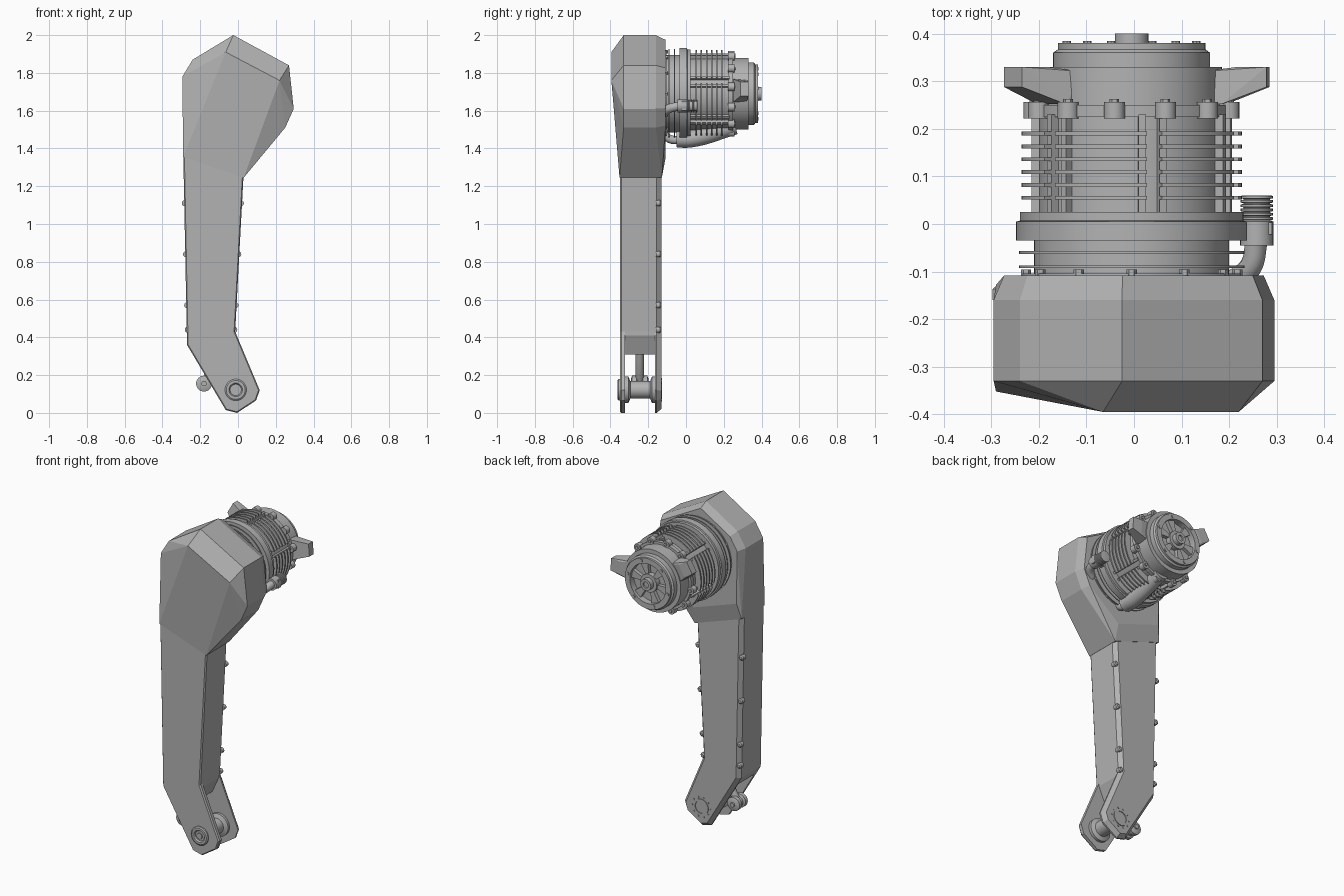
import bpy, bmesh, math
from mathutils import Vector

cube = bpy.data.objects.get("Cube")
if cube:
    bpy.data.objects.remove(cube, do_unlink=True)

GREY = (0.45, 0.45, 0.45, 1)
metal = bpy.data.materials.new("plain_grey_metal")
metal.use_nodes = True
metal.diffuse_color = GREY
metal.node_tree.nodes["Principled BSDF"].inputs["Base Color"].default_value = GREY

# Axis of the motor and of the fork pivot, both parallel to y
MOTOR = (-0.005, 1.69)
PIVOT = (-0.012, 0.122)


def finish(name, bm, smooth=False):
    """Turn a bmesh into a named object with the metal material."""
    bmesh.ops.recalc_face_normals(bm, faces=bm.faces[:])
    mesh = bpy.data.meshes.new(name)
    bm.to_mesh(mesh)
    bm.free()
    mesh.materials.append(metal)
    ob = bpy.data.objects.new(name, mesh)
    bpy.context.collection.objects.link(ob)
    if smooth:
        bpy.ops.object.select_all(action='DESELECT')
        ob.select_set(True)
        bpy.context.view_layer.objects.active = ob
        bpy.ops.object.shade_smooth_by_angle(angle=math.radians(35))
    return ob


def inset(outline, amount):
    """Shrink a clockwise (x, z) outline with mitred corners."""
    result = []
    pts = [Vector(p) for p in outline]
    for i, p in enumerate(pts):
        before = (p - pts[i - 1]).normalized()
        after = (pts[(i + 1) % len(pts)] - p).normalized()
        n1 = Vector((before.y, -before.x))
        n2 = Vector((after.y, -after.x))
        result.append(p + (n1 + n2) * amount / (1 + n1.dot(n2)))
    return result


def hull(name, points):
    bm = bmesh.new()
    verts = [bm.verts.new(p) for p in points]
    out = bmesh.ops.convex_hull(bm, input=verts)
    spare = set(out["geom_interior"]) | set(out["geom_unused"])
    spare = [v for v in spare if isinstance(v, bmesh.types.BMVert)]
    bmesh.ops.delete(bm, geom=spare, context='VERTS')
    bmesh.ops.dissolve_limit(bm, angle_limit=math.radians(2),
                             verts=bm.verts[:], edges=bm.edges[:])
    return finish(name, bm)


def loft(name, outline, layers):
    """Stack copies of an outline along y; each layer is (y, inset)."""
    bm = bmesh.new()
    rings = [[bm.verts.new((p[0], y, p[1])) for p in inset(outline, amount)]
             for y, amount in layers]
    count = len(outline)
    for lower, upper in zip(rings, rings[1:]):
        for i in range(count):
            j = (i + 1) % count
            bm.faces.new((lower[i], lower[j], upper[j], upper[i]))
    bm.faces.new(rings[0])
    bm.faces.new(rings[-1])
    return finish(name, bm)


def lathe(name, profile, centre, segments=48, start=0, sweep=360, closed=False):
    """Turn an (r, y) profile about an axis parallel to y."""
    bm = bmesh.new()
    full = sweep == 360
    steps = segments if full else segments + 1
    angles = [math.radians(start + sweep * s / segments) for s in range(steps)]
    rings = [[bm.verts.new((centre[0] + r * math.cos(a), y,
                            centre[1] + r * math.sin(a))) for a in angles]
             for r, y in profile]
    pairs = list(zip(rings, rings[1:]))
    if closed:
        pairs.append((rings[-1], rings[0]))
    for a, b in pairs:
        for i in range(segments):
            j = (i + 1) % steps
            bm.faces.new((a[i], a[j], b[j], b[i]))
    if full and not closed:
        bm.faces.new(rings[0])
        bm.faces.new(rings[-1])
    if not full:
        bm.faces.new([r[0] for r in rings])
        bm.faces.new([r[-1] for r in rings])
    return finish(name, bm, smooth=True)


def disc(name, centre, radius, y0, y1, segments=16):
    return lathe(name, [(radius, y0), (radius, y1)], centre, segments)


def around(centre, radius, degrees):
    a = math.radians(degrees)
    return centre[0] + radius * math.cos(a), centre[1] + radius * math.sin(a)


def tube(name, points, radius):
    """Round pipe through a few points."""
    curve = bpy.data.curves.new(name, 'CURVE')
    curve.dimensions = '3D'
    curve.bevel_depth = radius
    curve.bevel_resolution = 4
    curve.use_fill_caps = True
    spline = curve.splines.new('BEZIER')
    spline.bezier_points.add(len(points) - 1)
    for bp, p in zip(spline.bezier_points, points):
        bp.co = p
        bp.handle_left_type = bp.handle_right_type = 'AUTO'
    curve.materials.append(metal)
    ob = bpy.data.objects.new(name, curve)
    bpy.context.collection.objects.link(ob)
    bpy.ops.object.select_all(action='DESELECT')
    ob.select_set(True)
    bpy.context.view_layer.objects.active = ob
    bpy.ops.object.convert(target='MESH')
    bpy.ops.object.shade_smooth_by_angle(angle=math.radians(35))


# Faceted head housing
head = [(-0.24, 1.87), (-0.025, 2), (0.27, 1.84), (0.295, 1.61),
        (0.25, 1.51), (0.03, 1.245), (-0.29, 1.355), (-0.295, 1.78)]
points = [(-0.065, -0.395, 1.91), (0.22, -0.395, 1.76)]
for i, (x, z) in enumerate(head):
    bottom = i in (5, 6)
    points.append((x, -0.352 if bottom else -0.33, z))
    points.append((x, -0.128 if bottom else -0.16, z))
for i, p in enumerate(inset(head, 0.022)):
    lift = 0.08 if i in (5, 6) else 0
    points.append((p.x, -0.108, p.y + lift))
hull("head_housing", points)

# Bent arm: front and back shells reach down as fork prongs, with a core between
bend = [(0.03, 1.27), (-0.015, 0.43)]
back_edge = [(-0.27, 0.36), (-0.29, 1.38)]
tip = [(0.115, 0.12), (0.095, 0.065), (-0.005, 0), (-0.065, 0.015)]
arm = bend + tip + back_edge
loft("arm_front_shell", arm, [(-0.35, 0.006), (-0.342, 0), (-0.322, 0)])
loft("arm_back_shell", arm, [(-0.165, 0), (-0.155, 0), (-0.13, 0.02)])
web = [(-0.015, 0.41), (-0.06, 0.31), (-0.24, 0.31)]
loft("arm_core", bend + web + back_edge, [(-0.322, 0), (-0.165, 0)])

# Rivets along both back edges of the arm
for z in (1.11, 0.84, 0.57, 0.44):
    t = (z - 0.4) / 0.85
    for side, x in (("left", -0.022 + 0.045 * t), ("right", -0.265 - 0.02 * t)):
        lathe(side + "_arm_rivet", [(0.016, -0.16), (0.016, -0.137), (0.009, -0.131)],
              (x, z), 12)

# Fork pivot with collars, cap and bolt rings
lathe("pivot_axle", [(0.07, -0.325), (0.07, -0.305), (0.046, -0.295), (0.046, -0.19),
                     (0.07, -0.18), (0.07, -0.16)], PIVOT, 32)
lathe("pivot_front_cap", [(0.057, -0.34), (0.057, -0.357), (0.05, -0.362), (0.036, -0.362),
                          (0.03, -0.354), (0.018, -0.354), (0.018, -0.361)], PIVOT, 32)
lathe("pivot_back_ring", [(0.05, -0.135), (0.05, -0.126), (0.038, -0.126), (0.038, -0.135)],
      PIVOT, 32, closed=True)
for k in range(10):
    disc("pivot_bolt", around(PIVOT, 0.061, k * 36), 0.005, -0.135, -0.127, 8)

# Small roller on a link behind the fork
roller = (-0.18, 0.155)
lathe("link_roller", [(0.025, -0.292), (0.042, -0.285), (0.042, -0.262), (0.03, -0.256),
                      (0.03, -0.234), (0.042, -0.228), (0.042, -0.205), (0.025, -0.198)],
      roller, 24)
disc("roller_pin", roller, 0.014, -0.3, -0.19)
tube("roller_link", [(-0.18, -0.245, 0.155), (-0.14, -0.245, 0.23), (-0.1, -0.245, 0.33)], 0.022)

# Motor barrel with mounting flange and two cooling discs
core, fin = 0.205, 0.237
barrel = [(0.23, -0.115), (0.23, -0.104), (core, -0.104)]
for y in (-0.09, -0.06):
    barrel += [(core, y - 0.003), (fin, y - 0.003), (fin, y + 0.003), (core, y + 0.003)]
barrel += [(core, -0.035), (0.243, -0.035), (0.243, 0.005), (0.235, 0.007),
           (0.235, 0.025), (0.195, 0.025), (0.195, 0.225), (core, 0.225),
           (core, 0.25), (0.19, 0.25), (0.19, 0.33)]
lathe("motor_barrel", barrel, MOTOR, 64)

# Six sectors of cooling fins, each backed by a rib at its ends
for sector in range(6):
    start = 82 + sector * 60
    for k in range(6):
        y = 0.055 + k * 0.027
        ring = [(0.19, y - 0.004), (0.232, y - 0.004), (0.232, y + 0.004), (0.19, y + 0.004)]
        lathe("cooling_fin", ring, MOTOR, 12, start, 52, True)
    for offset in (0, 48):
        rib = [(0.19, 0.02), (0.214, 0.02), (0.214, 0.23), (0.19, 0.23)]
        lathe("fin_rib", rib, MOTOR, 2, start + offset, 4, True)

# Bolt lugs on the motor end ring and mounting flange
for k in range(12):
    disc("end_lug", around(MOTOR, 0.208, k * 30 + 10), 0.022, 0.222, 0.256)
    disc("end_bolt", around(MOTOR, 0.208, k * 30 + 10), 0.01, 0.256, 0.263, 6)
    disc("flange_bolt", around(MOTOR, 0.222, k * 30), 0.011, -0.11, -0.096, 6)

# Recessed end cap with spokes, rim bolts and output shaft
lathe("motor_end_cap", [(0.165, 0.325), (0.165, 0.36), (0.155, 0.367), (0.155, 0.38),
                        (0.122, 0.38), (0.122, 0.34), (0.055, 0.34), (0.055, 0.372),
                        (0.035, 0.372), (0.035, 0.4), (0.018, 0.4), (0.018, 0.39)], MOTOR, 64)
spoke = [(0.05, 0.335), (0.126, 0.335), (0.126, 0.362), (0.05, 0.362)]
for k in range(6):
    lathe("end_spoke", spoke, MOTOR, 4, k * 60, 24, True)
    disc("rim_bolt", around(MOTOR, 0.139, k * 60 + 12), 0.009, 0.375, 0.385, 8)

# Two swept wing brackets on the motor end
wing = [(0.15, 0.255), (0.195, 0.252), (0.288, 0.288), (0.288, 0.33), (0.225, 0.33), (0.15, 0.32)]
for side, angle in (("left", 5), ("right", 150)):
    a = math.radians(angle)
    out, up = Vector((math.cos(a), 0, math.sin(a))), Vector((-math.sin(a), 0, math.cos(a)))
    base = Vector((MOTOR[0], 0, MOTOR[1]))
    hull(side + "_wing_bracket", [base + out * r + up * h * (0.06 if r < 0.2 else 0.038)
                                  + Vector((0, y, 0)) for r, y in wing for h in (-1, 1)])

# Ribbed side connector with its hose
plug = (0.258, 1.625)
ribs = [(0.035, -0.045), (0.035, 0.005)]
for k in range(6):
    y = 0.008 + k * 0.009
    ribs += [(0.028, y), (0.034, y + 0.001), (0.034, y + 0.006), (0.028, y + 0.007)]
lathe("side_connector", ribs, plug, 24)
hull("connector_bracket", [(x, y, z) for x in (0.2, 0.29) for y in (-0.022, 0.003)
                           for z in (1.6, 1.65)])
tube("side_hose", [(0.21, -0.12, 1.585), (0.245, -0.09, 1.61), (0.258, -0.035, 1.625)], 0.024)

# Duct under the motor and the hose feeding it
tube("lower_duct", [(0.02, -0.05, 1.45), (0.02, 0.03, 1.452), (0.02, 0.26, 1.52)], 0.046)
tube("lower_hose", [(0.02, -0.12, 1.475), (0.02, -0.08, 1.448), (0.02, -0.03, 1.445)], 0.022)
